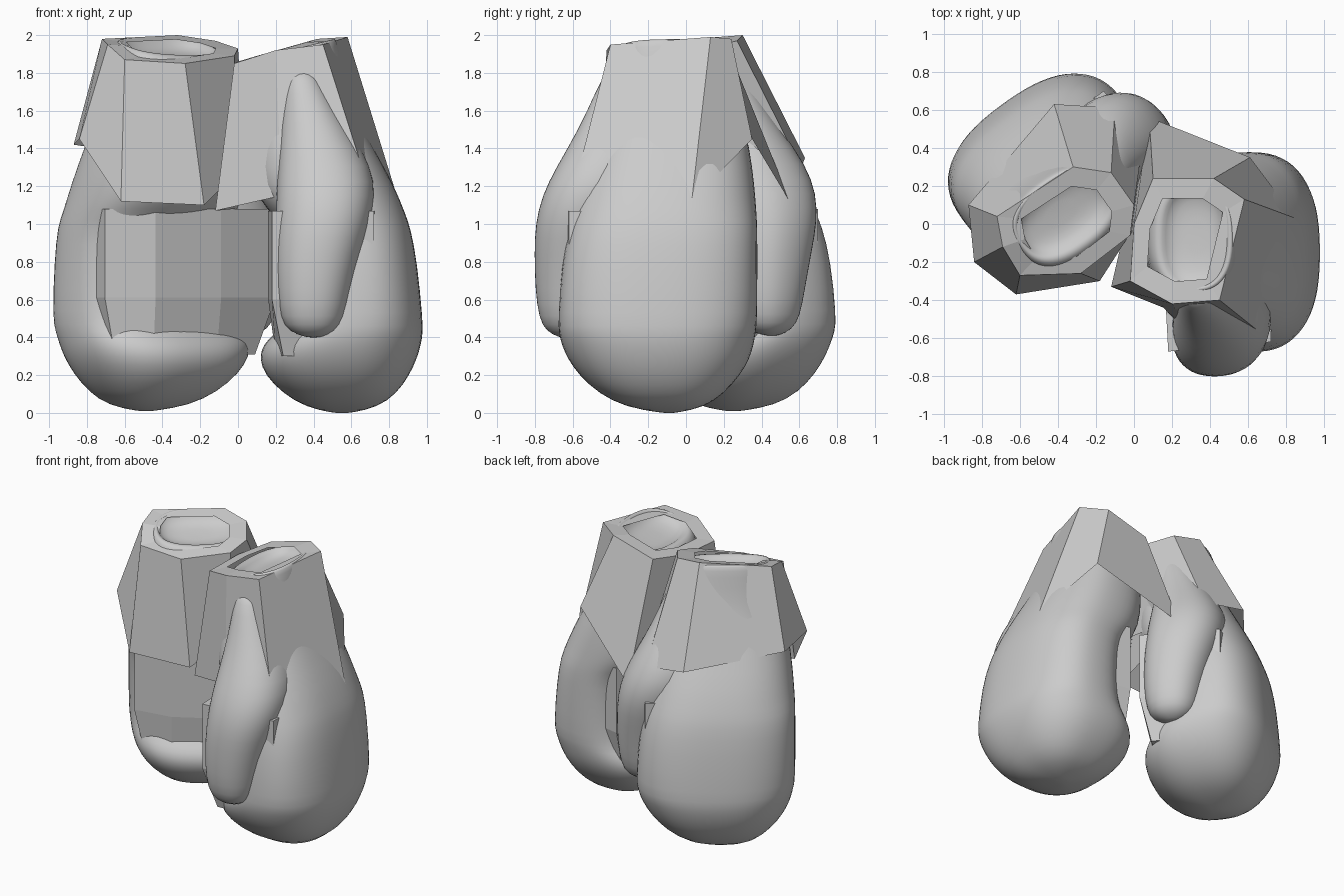
import bpy, math
from mathutils import Matrix, Vector

if "Cube" in bpy.data.objects:
    bpy.data.objects.remove(bpy.data.objects["Cube"])


def build(name, verts, faces, smooth):
    me = bpy.data.meshes.new(name)
    me.from_pydata(verts, [], faces)
    me.update()
    for p in me.polygons:
        p.use_smooth = smooth
    return me


def place(name, me, mat, subdiv=0):
    ob = bpy.data.objects.new(name, me)
    bpy.context.collection.objects.link(ob)
    ob.matrix_world = mat
    if subdiv:
        mod = ob.modifiers.new("Subdivision", 'SUBSURF')
        mod.levels = mod.render_levels = subdiv
    return ob


def strips(rings, n):
    return [(r * n + i, r * n + (i + 1) % n, (r + 1) * n + (i + 1) % n, (r + 1) * n + i)
            for r in range(rings - 1) for i in range(n)]


def loft(name, sections, power, n=32):
    """Skin rounded-rectangle sections (z, x0, x1, y0, y1[, tilt])."""
    verts = []
    for z, x0, x1, y0, y1, *tilt in sections:
        t = tilt[0] if tilt else 0
        for i in range(n):
            a = 2 * math.pi * i / n
            c, s = math.cos(a), math.sin(a)
            u = math.copysign(abs(c) ** (2 / power), c) * (x1 - x0) / 2
            v = math.copysign(abs(s) ** (2 / power), s) * (y1 - y0) / 2
            verts.append(((x0 + x1) / 2 + u, (y0 + y1) / 2 + v, z + t * u))
    m = len(sections)
    faces = strips(m, n)
    # fan caps at both ends
    for r, flip in ((0, True), (m - 1, False)):
        ring = verts[r * n:(r + 1) * n]
        verts.append(tuple(sum((Vector(v) for v in ring), Vector()) / n))
        k = len(verts) - 1
        for i in range(n):
            a, b = r * n + i, r * n + (i + 1) % n
            faces.append((b, a, k) if flip else (a, b, k))
    return build(name, verts, faces, True)


# Padded mitten: curled finger end at the bottom, palm recess, wrist, shallow mouth
mitten = loft("mitten", [
    (0.00, .50, .60, -.13, -.05), (0.03, .36, .74, -.32, .10),
    (0.10, .24, .84, -.46, .20), (0.20, .14, .91, -.57, .29),
    (0.29, .11, .95, -.63, .34), (0.36, .13, .97, -.66, .36),
    (0.42, .19, .98, -.675, .37), (0.49, .27, .98, -.68, .38),
    (0.80, .28, .95, -.66, .38), (0.98, .26, .915, -.62, .38),
    (1.06, .16, .885, -.61, .375), (1.20, .07, .83, -.58, .365),
    (1.40, .05, .72, -.51, .34), (1.60, .06, .60, -.43, .29, .1),
    (1.80, .06, .55, -.38, .24, .2), (1.90, .08, .53, -.37, .23, .25),
    (1.935, .11, .515, -.35, .21, .25), (1.93, .15, .49, -.33, .19, .25),
    (1.89, .18, .47, -.31, .17, .25), (1.87, .25, .42, -.2, .08, .25)], 2.5)

# Thumb, running up under the cuff
thumb = loft("thumb", [
    (0.40, .36, .44, -.67, -.62), (0.43, .27, .52, -.74, -.50),
    (0.50, .22, .57, -.78, -.42), (0.65, .20, .60, -.80, -.38),
    (0.85, .195, .65, -.805, -.36), (1.00, .20, .70, -.80, -.30),
    (1.15, .20, .73, -.765, -.22), (1.30, .21, .71, -.69, -.18),
    (1.50, .22, .60, -.57, -.15), (1.70, .23, .48, -.48, -.15),
    (1.82, .25, .42, -.42, -.2)], 2.2, 24)

# Flat-faced palm lining that fills the recess, narrower at its lower end
upper = [(.72, -.62), (.74, .26), (.32, .345), (.20, .10), (.16, -.30), (.18, -.67)]
lower = [(.52, -.56), (.70, .20), (.32, .28), (.22, .10), (.20, -.30), (.24, -.58)]
n = len(upper)
palm = build("palm_lining",
             [(x, y, .30) for x, y in lower] + [(x, y, .60) for x, y in upper]
             + [(x, y, 1.07) for x, y in upper],
             strips(3, n) + [tuple(reversed(range(n))), tuple(range(2 * n, 3 * n))], False)

# The second glove is the same one turned about its cuff
pivot, target = Vector((.33, -.07, 0)), Vector((-.375, .06, .01))
turned = (Matrix.Translation(target) @ Matrix.Rotation(math.radians(126), 4, 'Z')
          @ Matrix.Translation(-pivot))
for side, mat in (("right", Matrix.Identity(4)), ("left", turned)):
    place(side + "_mitten", mitten, mat, 1)
    place(side + "_thumb", thumb, mat, 1)
    place(side + "_palm_lining", palm, mat)


def cuff(name, top, bottom):
    """Faceted wrist wrap: lower hem, top edge, and a flat rim folded inwards."""
    k = len(top)
    mid = sum((Vector(p) for p in top), Vector()) / k
    rim = [tuple(mid.lerp(Vector(p), .66)) for p in top]
    place(name, build(name, rim + top + bottom, strips(3, k), False), Matrix.Identity(4))


# Cuffs
cuff("right_cuff",
     [(.58, .13, 1.99), (.45, -.40, 1.95), (.20, -.42, 1.92), (-.02, -.30, 1.85),
      (.00, .00, 1.86), (.10, .24, 1.89), (.42, .24, 1.98)],
     [(.85, .03, 1.12), (.65, -.56, 1.32), (.23, -.47, 1.15), (-.12, -.33, 1.07),
      (-.02, .10, 1.08), (.08, .56, 1.10), (.61, .35, 1.45)])
cuff("left_cuff",
     [(-.72, .04, 1.98), (-.69, -.12, 1.95), (-.60, -.27, 1.87), (-.28, -.26, 1.85),
      (-.02, -.06, 1.89), (.00, .10, 1.93), (-.12, .27, 1.97), (-.32, .30, 2.0)],
     [(-.87, .10, 1.42), (-.84, -.20, 1.45), (-.62, -.37, 1.12), (-.18, -.30, 1.10),
      (.00, -.02, 1.28), (.05, .46, 1.18), (-.10, .61, 1.30), (-.42, .63, 1.35)])
